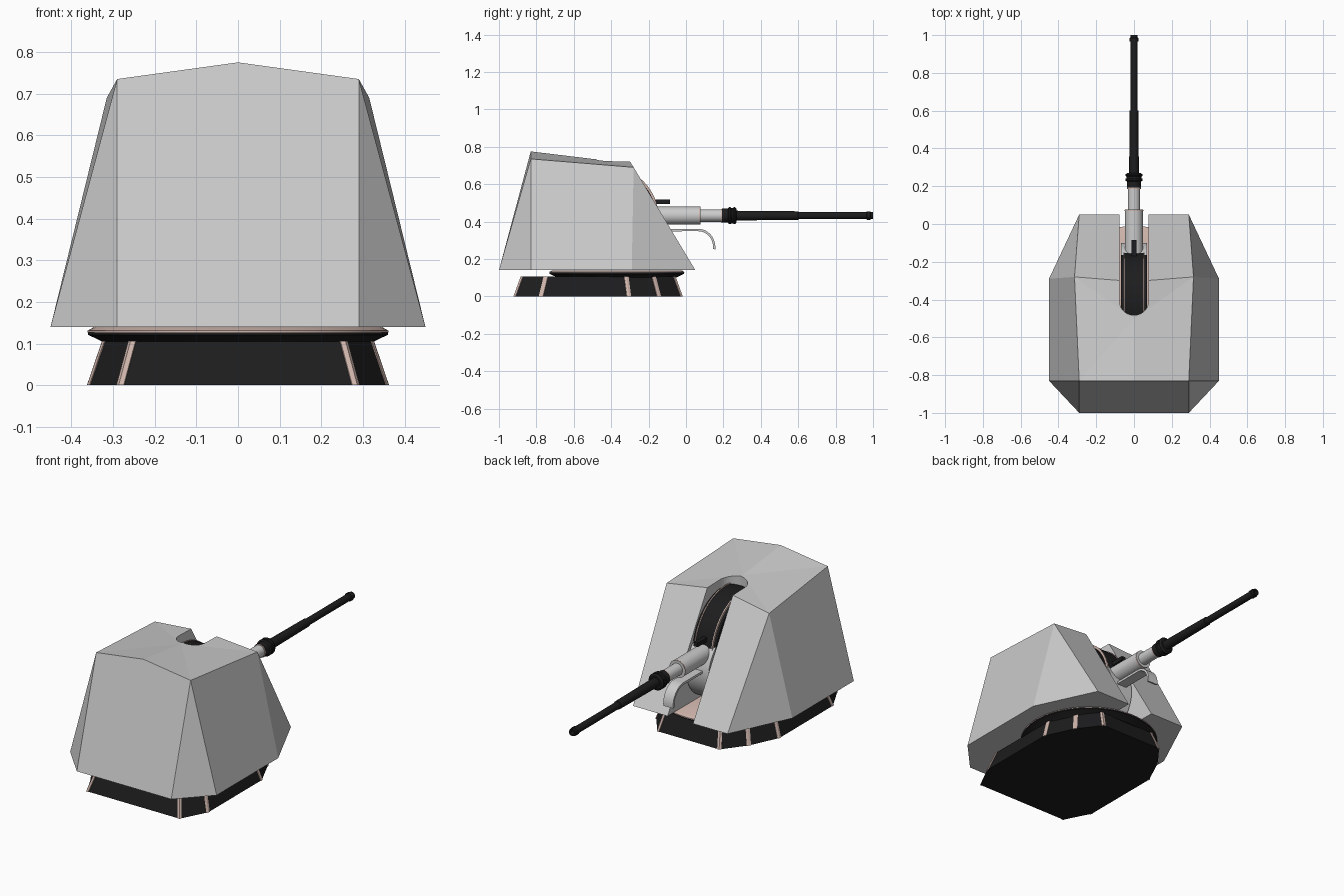
import bpy, bmesh, math
from mathutils import Matrix, Vector

if "Cube" in bpy.data.objects:
    bpy.data.objects.remove(bpy.data.objects["Cube"])


def mat(name, c):
    m = bpy.data.materials.new(name)
    m.diffuse_color = (*c, 1)
    m.use_nodes = True
    m.node_tree.nodes["Principled BSDF"].inputs["Base Color"].default_value = m.diffuse_color
    return m


BLACK = mat("black", (0.012, 0.012, 0.013))
TRIM = mat("trim", (0.62, 0.46, 0.41))
LIGHT = mat("light_grey", (0.62, 0.62, 0.62))


def make(name, verts, faces, material=None, smooth=False):
    me = bpy.data.meshes.new(name)
    me.from_pydata([tuple(v) for v in verts], [], faces)
    bm = bmesh.new()
    bm.from_mesh(me)
    bmesh.ops.recalc_face_normals(bm, faces=bm.faces)
    bm.to_mesh(me)
    bm.free()
    ob = bpy.data.objects.new(name, me)
    bpy.context.collection.objects.link(ob)
    if material:
        me.materials.append(material)
    if smooth:
        bpy.ops.object.select_all(action='DESELECT')
        ob.select_set(True)
        bpy.context.view_layer.objects.active = ob
        bpy.ops.object.shade_smooth_by_angle(angle=math.radians(35))
    return ob


def loft(name, rings, material=None, smooth=False):
    """Skin a list of equal-length closed rings and cap both ends."""
    n = len(rings[0])
    verts = [v for r in rings for v in r]
    faces = [(k * n + i, k * n + (i + 1) % n, (k + 1) * n + (i + 1) % n, (k + 1) * n + i)
             for k in range(len(rings) - 1) for i in range(n)]
    faces += [tuple(range(n)), tuple(range(len(verts) - n, len(verts)))]
    return make(name, verts, faces, material, smooth)


def lathe(name, profile, axis, centre, material=None, n=32):
    """Revolve (radius, position) points about an axis through centre."""
    rot = {'X': Matrix.Rotation(math.pi / 2, 3, 'Y'),
           'Y': Matrix.Rotation(-math.pi / 2, 3, 'X'),
           'Z': Matrix.Identity(3)}[axis]
    rings = [[Vector(centre) + rot @ Vector((r * math.cos(2 * math.pi * i / n),
                                             r * math.sin(2 * math.pi * i / n), h))
              for i in range(n)] for r, h in profile]
    return loft(name, rings, material, True)


def prism_x(name, pts, hw, material=None, smooth=False):
    return loft(name, [[(x, y, z) for y, z in pts] for x in (-hw, hw)], material, smooth)


# Armoured housing: right half listed, left half mirrored
half = [(.29, -1, .14), (.45, -.83, .14), (.45, -.29, .14), (.29, .05, .14),
        (.29, -.83, .735), (.315, -.28, .69)]
ridge = [(0, -.83, .775), (0, -.50, .735), (0, -.305, .73)]
verts = half + [(-x, y, z) for x, y, z in half] + ridge
side = [(0, 1, 4), (1, 2, 5, 4), (2, 3, 5), (4, 13, 12), (4, 5, 13), (5, 14, 13)]
faces = side + [tuple(i + 6 if i < 6 else i for i in f) for f in side]
faces += [(0, 4, 12, 10, 6), (3, 9, 11, 14, 5), (0, 1, 2, 3, 9, 8, 7, 6)]
shell = make("housing", verts, faces)

# Elevation slot with a rounded rear end
W = 0.078
slot = [(W, .3), (-W, .3)]
slot += [(W * math.cos(a), -.405 + W * math.sin(a))
         for a in (math.pi * (1 + i / 16) for i in range(17))]
cutter = loft("slot_cutter", [[(x, y, z) for x, y in slot] for z in (.05, 1)])
cutter.hide_render = True
mod = shell.modifiers.new("slot", 'BOOLEAN')
mod.operation, mod.solver, mod.object = 'DIFFERENCE', 'EXACT', cutter
bpy.context.view_layer.objects.active = shell
bpy.ops.object.modifier_apply(modifier=mod.name)
bpy.data.objects.remove(cutter)

# Ten-sided tapered plinth
right = [(.285, -.92), (.36, -.775), (.36, -.305), (.285, -.145), (.19, -.02)]
bottom = right + [(-x, y) for x, y in reversed(right)]
C = Vector((0, -.47))
top = [C + Vector((x * .9, (y - C.y) * .915)) for x, y in bottom]
loft("plinth", [[(x, y, 0) for x, y in bottom], [(x, y, .105) for x, y in top]], BLACK)

# Trim strips wrapped around each plinth corner
for i in range(10):
    rings = []
    for pts, z in ((bottom, 0), (top, .106)):
        p, a, b = (Vector(pts[j % 10]) for j in (i, i - 1, i + 1))
        out = (p - C).normalized() * .003
        da, db = (a - p).normalized() * .012, (b - p).normalized() * .012
        rings.append([(*q, z) for q in (p + da + out, p + out, p + db + out,
                                        p + db - out, p - out, p + da - out)])
    loft("plinth_trim", rings, TRIM)

# Turning ring under the housing
Y0 = (0, -.37, 0)
lathe("turning_ring", [(.32, .10), (.328, .106), (.36, .121), (.36, .129), (.342, .139)],
      'Z', Y0, BLACK, 64)
lathe("ring_trim", [(.35, .127), (.361, .127), (.361, .131), (.346, .1395)], 'Z', Y0, TRIM, 64)

# Elevating drum with rims, and the lighter cradle below it
D = (0, -.42, .42)
lathe("drum", [(.27, -.05), (.27, .05)], 'X', D, BLACK, 64)
for s in (-1, 1):
    lathe("drum_rim", [(.274, s * .05), (.274, s * .056)], 'X', D, TRIM, 64)
    lathe("drum_flange", [(.262, s * .056), (.262, s * .07)], 'X', D, BLACK, 64)
lathe("cradle", [(.19, -.068), (.19, .068)], 'X', (0, -.29, .335), LIGHT, 48)

# Gun: recoil sleeve, neck, collar and barrel along +y
G = (0, 0, .432)
lathe("sleeve", [(.048, -.25), (.048, .077)], 'Y', G, LIGHT)
lathe("sleeve_trim", [(.049, .069), (.049, .075)], 'Y', G, TRIM)
lathe("neck", [(.033, .07), (.033, .2)], 'Y', G, LIGHT)
lathe("neck_trim", [(.036, .186), (.036, .193)], 'Y', G, TRIM)
lathe("collar", [(.038, .193), (.038, .225), (.046, .23), (.046, .238), (.041, .242),
                 (.041, .252), (.046, .256), (.046, .262), (.036, .27)], 'Y', G, BLACK)
lathe("barrel", [(.026, .26), (.023, .6), (.019, .602), (.019, .965), (.023, .967),
                 (.023, .985), (.019, .988), (.019, 1.0), (.012, 1.0), (.012, .96)],
      'Y', G, BLACK)

# Sight block above the sleeve
prism_x("sight", [(-.2, .495), (-.085, .495), (-.085, .518), (-.2, .518)], .012, BLACK)

# Curved case deflector under the gun
arc = [(.065 + r * math.sin(a), .262 + r * math.cos(a) * 1.08)
       for r, seq in ((.092, range(13)), (.08, range(12, -1, -1)))
       for a in (math.radians(i * 8) for i in seq)]
prism_x("case_deflector", [(-.15, .361)] + arc + [(-.15, .348)], .03, LIGHT, True)
